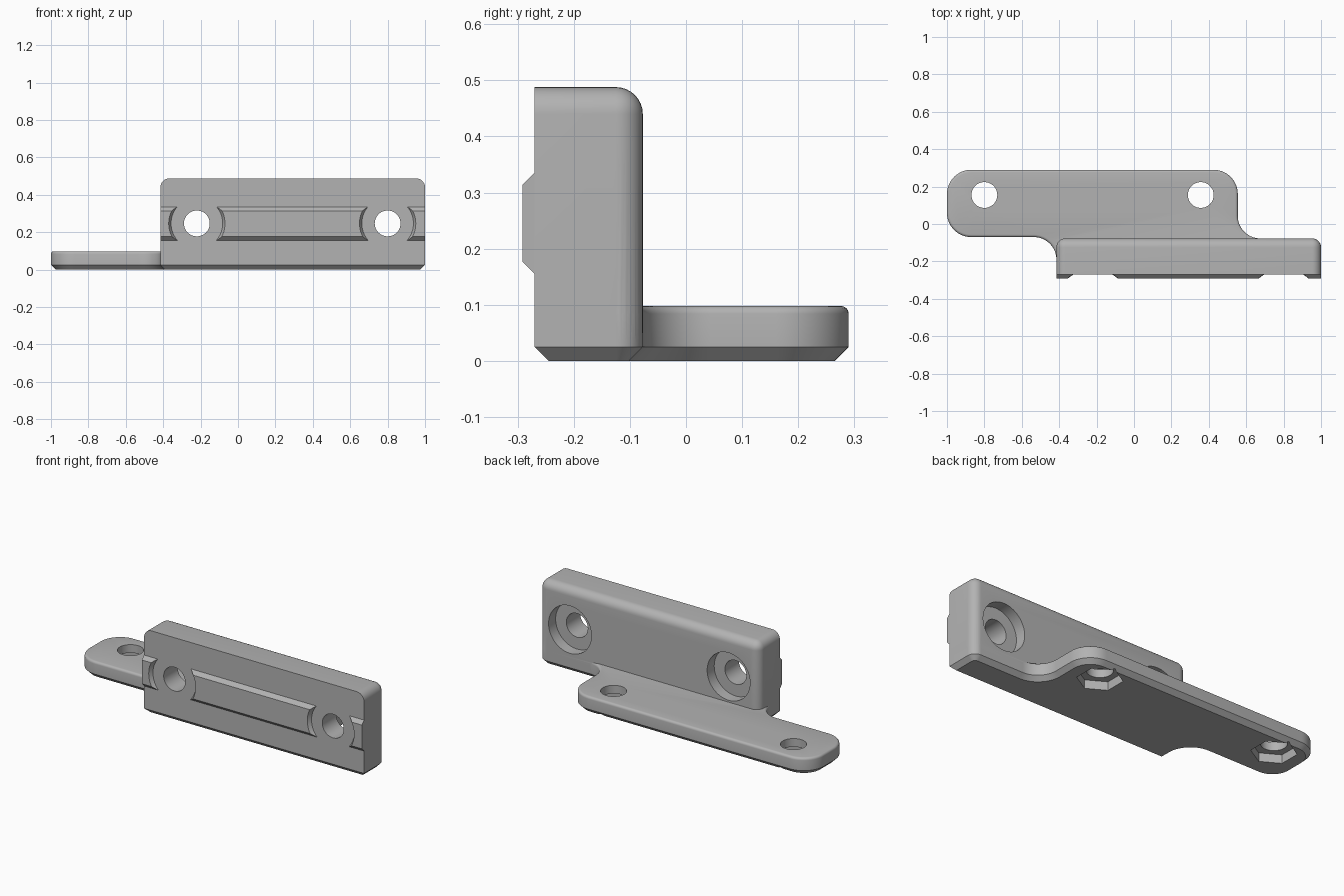
import bpy, bmesh
from math import radians, cos, sin, pi
from mathutils import Matrix, Vector

default = bpy.data.objects.get("Cube")
if default:
    bpy.data.objects.remove(default, do_unlink=True)

grey = bpy.data.materials.new("plain_grey")
grey.use_nodes = True
colour = (0.45, 0.45, 0.45, 1)
grey.diffuse_color = colour
grey.node_tree.nodes["Principled BSDF"].inputs["Base Color"].default_value = colour

# Main sizes
LEFT, RIGHT, FRONT, BACK, TOP = -0.415, 1.0, -0.27, -0.077, 0.488
SCREWS_X, SCREW_Z = (-0.22, 0.80), 0.247
BOLTS_X, BOLT_Y = (-0.8, 0.357), 0.155
UPRIGHT = Matrix.Identity(4)
FORWARD = Matrix.Rotation(radians(90), 4, "X")


def finish(bm, name):
    bmesh.ops.recalc_face_normals(bm, faces=bm.faces)
    mesh = bpy.data.meshes.new(name)
    bm.to_mesh(mesh)
    bm.free()
    mesh.materials.append(grey)
    obj = bpy.data.objects.new(name, mesh)
    bpy.context.collection.objects.link(obj)
    return obj


def loft(rings, name):
    """Skin a stack of matching outlines and close both ends."""
    bm = bmesh.new()
    rows = [[bm.verts.new(p) for p in ring] for ring in rings]
    n = len(rows[0])
    for low, high in zip(rows, rows[1:]):
        for i in range(n):
            j = (i + 1) % n
            bm.faces.new((low[i], low[j], high[j], high[i]))
    bm.faces.new(rows[0])
    bm.faces.new(rows[-1])
    return finish(bm, name)


def cylinder(centre, r1, r2, depth, turn, sides=64):
    bm = bmesh.new()
    bmesh.ops.create_cone(bm, cap_ends=True, segments=sides, radius1=r1, radius2=r2,
                          depth=depth, matrix=Matrix.Translation(centre) @ turn)
    obj = finish(bm, "cutter")
    obj.hide_render = True
    return obj


def combine(obj, other, operation):
    mod = obj.modifiers.new(operation, "BOOLEAN")
    mod.operation, mod.object, mod.solver = operation, other, "EXACT"
    bpy.context.view_layer.objects.active = obj
    bpy.ops.object.modifier_apply(modifier=mod.name)
    bpy.data.objects.remove(other, do_unlink=True)


def arc(cx, cy, r, start, end, steps=14):
    angles = [radians(start + (end - start) * i / steps) for i in range(steps + 1)]
    return [(cx + r * cos(a), cy + r * sin(a)) for a in angles]


def foot_outline(d, z):
    """Foot outline inset by d: convex corners shrink, concave ones grow."""
    pts = [(LEFT + d, FRONT + d), (RIGHT - d, FRONT + d)]
    pts += arc(0.952, -0.125, 0.048 - d, 0, 90)
    pts += arc(0.675, 0.043, 0.12 + d, 270, 180)
    pts += arc(0.425, 0.16, 0.13 - d, 0, 90)
    pts += arc(-0.87, 0.16, 0.13 - d, 90, 180)
    pts += arc(-0.87, 0.06, 0.13 - d, 180, 270)
    pts += arc(-0.535, -0.19, 0.12 + d, 90, 0)
    return [(x, y, z) for x, y in pts]


# Foot plate: chamfered below, softly rounded above
ROUND = 0.014
rings = [foot_outline(0.025, 0), foot_outline(0, 0.025)]
for i in range(5):
    a = i * pi / 8
    rings.append(foot_outline(ROUND * (1 - cos(a)), 0.098 - ROUND * (1 - sin(a))))
bracket = loft(rings, "bracket")

# Upright block: rounded on the top ends and all around the back
bm = bmesh.new()
size = Vector((RIGHT - LEFT, BACK - FRONT, TOP - 0.05))
middle = Vector((RIGHT + LEFT, BACK + FRONT, TOP + 0.05)) / 2
bmesh.ops.create_cube(bm, size=1, matrix=Matrix.Translation(middle) @ Matrix.Diagonal(size).to_4x4())
soft = []
for e in bm.edges:
    mid = (e.verts[0].co + e.verts[1].co) / 2 - middle
    at_end, at_back, at_top = abs(mid.x) > 0.1, mid.y > 0.05, mid.z > 0.1
    if (at_end and at_back and abs(mid.z) < 0.1) or (at_top and (at_end or at_back)):
        soft.append(e)
bmesh.ops.bevel(bm, geom=soft, offset=0.048, segments=8, profile=0.5, affect="EDGES")
combine(bracket, finish(bm, "block"), "UNION")

# Screw holes with counterbores at the back
for x in SCREWS_X:
    combine(bracket, cylinder((x, -0.2, SCREW_Z), 0.069, 0.069, 0.6, FORWARD), "DIFFERENCE")
    combine(bracket, cylinder((x, BACK, SCREW_Z), 0.138, 0.138, 0.13, FORWARD), "DIFFERENCE")

# Bolt holes with hexagonal nut pockets underneath
for x in BOLTS_X:
    combine(bracket, cylinder((x, BOLT_Y, 0.05), 0.069, 0.069, 0.4, UPRIGHT), "DIFFERENCE")
    combine(bracket, cylinder((x, BOLT_Y, 0), 0.12, 0.12, 0.1, UPRIGHT @ Matrix.Rotation(0, 4, "Z"), 6),
            "DIFFERENCE")

# Locating rail with sloped sides, cleared around the screw holes
profile = [(-0.26, 0.10), (-0.291, 0.069), (-0.291, -0.069), (-0.26, -0.10)]
rail = loft([[(x, y, SCREW_Z - 0.002 + h) for y, h in profile] for x in (LEFT, RIGHT)], "locating_rail")
for x in SCREWS_X:
    combine(rail, cylinder((x, -0.275, SCREW_Z), 0.126, 0.156, 0.05, FORWARD), "DIFFERENCE")

# Smooth the rounded surfaces and keep the edges crisp
for obj in (bracket, rail):
    bpy.ops.object.select_all(action="DESELECT")
    obj.select_set(True)
    bpy.context.view_layer.objects.active = obj
    bpy.ops.object.shade_smooth_by_angle(angle=radians(30))
